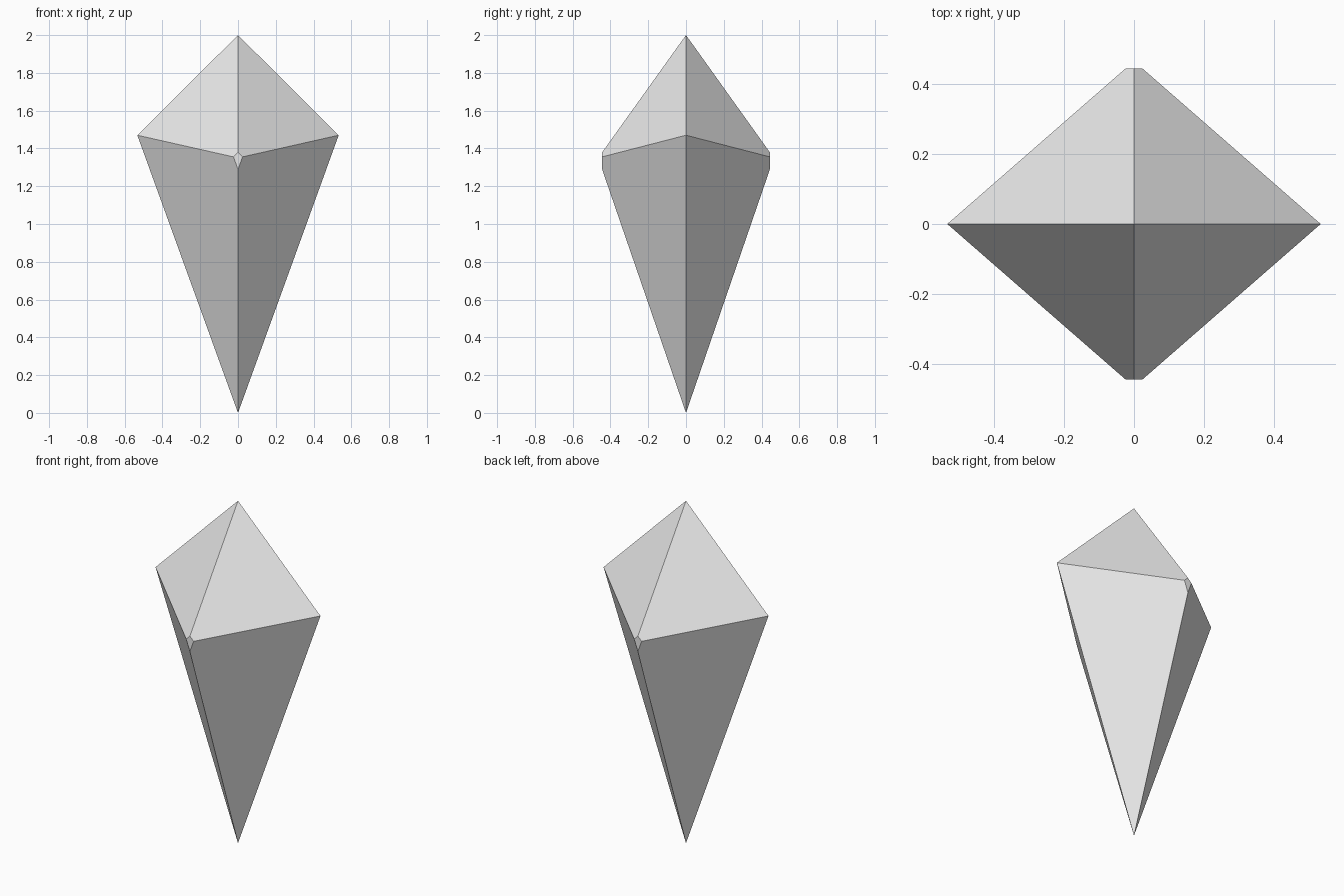
import bpy
import bmesh

cube = bpy.data.objects.get("Cube")
if cube:
    bpy.data.objects.remove(cube, do_unlink=True)

# Single plain grey
grey = bpy.data.materials.new("light_grey")
grey.use_nodes = True
colour = (0.8, 0.8, 0.8, 1.0)
grey.diffuse_color = colour
grey.node_tree.nodes["Principled BSDF"].inputs["Base Color"].default_value = colour

HALF_WIDTH, HALF_DEPTH, CAP_DEPTH = 0.533, 0.465, 0.444
SIDE_Z, FRONT_Z, TOP_Z = 1.47, 1.35, 2.0

# Gem body: four girdle corners joined to a top and a bottom point
bm = bmesh.new()
girdle = [bm.verts.new(p) for p in (
    (HALF_WIDTH, 0, SIDE_Z), (0, HALF_DEPTH, FRONT_Z),
    (-HALF_WIDTH, 0, SIDE_Z), (0, -HALF_DEPTH, FRONT_Z))]
top = bm.verts.new((0, 0, TOP_Z))
bottom = bm.verts.new((0, 0, 0))
for i, a in enumerate(girdle):
    b = girdle[(i + 1) % len(girdle)]
    bm.faces.new((a, b, top))
    bm.faces.new((b, a, bottom))

# Cut the front and back corners into small flat kite facets
for side in (-1, 1):
    cut = bmesh.ops.bisect_plane(
        bm, geom=bm.verts[:] + bm.edges[:] + bm.faces[:],
        plane_co=(0, side * CAP_DEPTH, 0), plane_no=(0, side, 0),
        clear_outer=True)
    rim = [e for e in cut["geom_cut"] if isinstance(e, bmesh.types.BMEdge)]
    bmesh.ops.contextual_create(bm, geom=rim)
bmesh.ops.recalc_face_normals(bm, faces=bm.faces[:])

mesh = bpy.data.meshes.new("gem_body")
bm.to_mesh(mesh)
bm.free()
mesh.materials.append(grey)
gem = bpy.data.objects.new("gem_body", mesh)
bpy.context.collection.objects.link(gem)
